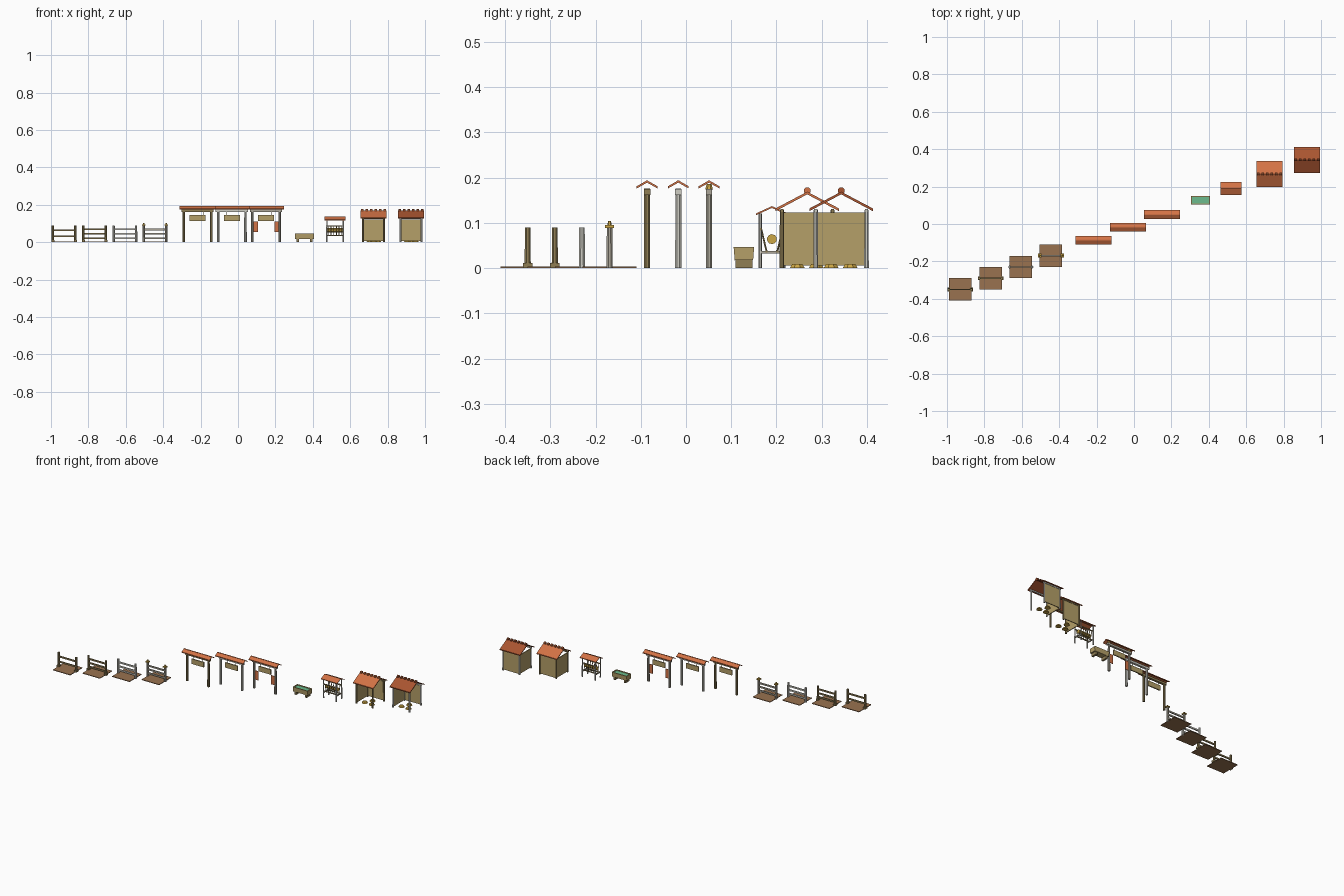
import bpy, math
from mathutils import Vector

if "Cube" in bpy.data.objects:
    bpy.data.objects.remove(bpy.data.objects["Cube"])

PALETTE = {
    "tan": (0.46, 0.35, 0.14), "brown": (0.28, 0.21, 0.09), "pale": (0.62, 0.61, 0.55),
    "grey": (0.42, 0.39, 0.32), "orange": (0.65, 0.17, 0.06), "rust": (0.40, 0.09, 0.03),
    "earth": (0.32, 0.17, 0.08), "gold": (0.60, 0.38, 0.06), "water": (0.15, 0.50, 0.27),
}
MATS = {}
for key, rgb in PALETTE.items():
    MATS[key] = bpy.data.materials.new(key)
    MATS[key].diffuse_color = (*rgb, 1)


def finish(name, verts, faces, col):
    me = bpy.data.meshes.new(name)
    me.from_pydata(verts, [], faces)
    me.materials.append(MATS[col])
    ob = bpy.data.objects.new(name, me)
    bpy.context.collection.objects.link(ob)
    return ob


def box(name, c, s, col, taper=1.0, rx=0.0):
    """Box at centre c; taper scales the bottom in y, rx tilts about x."""
    x, y, z = (v / 2 for v in s)
    t = taper
    v = [(-x, -y*t, -z), (x, -y*t, -z), (x, y*t, -z), (-x, y*t, -z),
         (-x, -y, z), (x, -y, z), (x, y, z), (-x, y, z)]
    f = [(3, 2, 1, 0), (4, 5, 6, 7), (0, 1, 5, 4), (1, 2, 6, 5), (2, 3, 7, 6), (3, 0, 4, 7)]
    ob = finish(name, v, f, col)
    ob.location = c
    ob.rotation_euler = (rx, 0, 0)
    return ob


def pole(name, a, b, r0, r1, col, n=8):
    """n-sided tapered cylinder from a to b."""
    a, b = Vector(a), Vector(b)
    ln = (b - a).length
    angs = [2 * math.pi * (i + .5) / n for i in range(n)]
    v = [(r0 * math.cos(t), r0 * math.sin(t), 0) for t in angs]
    v += [(r1 * math.cos(t), r1 * math.sin(t), ln) for t in angs]
    f = [(i, (i + 1) % n, n + (i + 1) % n, n + i) for i in range(n)]
    f += [tuple(reversed(range(n))), tuple(range(n, 2 * n))]
    ob = finish(name, v, f, col)
    ob.location = a
    ob.rotation_euler = (b - a).to_track_quat('Z', 'Y').to_euler()
    return ob


def gable(name, cx, cy, length, half, eave, ridge, th, col):
    """Two sloping slabs as one inverted-V profile extruded along x."""
    p = [(-half, eave), (0, ridge), (half, eave),
         (half, eave - th), (0, ridge - th), (-half, eave - th)]
    v = [(cx + sx * length / 2, cy + y, z) for sx in (-1, 1) for y, z in p]
    f = [(i, (i + 1) % 6, 6 + (i + 1) % 6, 6 + i) for i in range(6)]
    f += [(0, 5, 4, 1), (1, 4, 3, 2), (6, 7, 10, 11), (7, 8, 9, 10)]
    return finish(name, v, f, col)


# fences on earth plates
fences = [(-0.93, -0.350, "brown", (0.032, 0.064)),
          (-0.767, -0.290, "brown", (0.022, 0.045, 0.070)),
          (-0.605, -0.230, "pale", (0.022, 0.045, 0.070)),
          (-0.444, -0.169, "grey", (0.022, 0.045, 0.068))]
for k, (x, y, col, rails) in enumerate(fences):
    nm = f"fence{k + 1}"
    box(nm + "_earth", (x, y, 0.002), (0.12, 0.12, 0.004), "earth")
    for s in (-1, 1):
        px = x + s * 0.06
        pole(nm + "_post", (px, y, 0), (px, y, 0.09), 0.0075, 0.0065, col)
        if k < 2:
            box(nm + "_footing", (px, y, 0.006), (0.016, 0.021, 0.011), col)
        if k == 3:
            box(nm + "_cap", (px, y, 0.092), (0.020, 0.020, 0.006), "gold")
            pole(nm + "_finial", (px, y, 0.095), (px, y, 0.104), 0.005, 0.003, "gold", 6)
    for z in rails:
        box(nm + "_rail", (x, y, z), (0.126, 0.007, 0.009), col)

# roofed gateways with hanging board
gates = [(-0.216, -0.086, "brown"), (-0.033, -0.017, "pale"), (0.150, 0.051, "grey")]
for k, (x, y, col) in enumerate(gates):
    nm = f"gate{k + 1}"
    for s in (-1, 1):
        px = x + s * 0.073
        pole(nm + "_post", (px, y, 0), (px, y, 0.176), 0.0075, 0.007, col)
        pole(nm + "_hanger", (x + s * 0.03, y, 0.143), (x + s * 0.03, y, 0.166), 0.0012, 0.0012, "brown", 4)
        if k == 2:
            box("gate3_banner", (x + s * 0.055, y, 0.082), (0.022, 0.003, 0.056), "orange")
            pole("gate3_knob", (px, y, 0.174), (px, y, 0.186), 0.009, 0.006, "gold")
    box(nm + "_beam", (x, y, 0.168), (0.172, 0.014, 0.013), col)
    box(nm + "_board", (x, y, 0.129), (0.085, 0.007, 0.031), "tan")
    gable(nm + "_roof", x, y, 0.193, 0.023, 0.181, 0.194, 0.005, "orange")
    box(nm + "_ridge", (x, y, 0.192), (0.193, 0.005, 0.004), "orange")

# water trough
tx, ty = 0.355, 0.128
box("trough_floor", (tx, ty, 0.021), (0.098, 0.034, 0.006), "tan")
for s in (-1, 1):
    box("trough_side", (tx, ty + s * 0.019, 0.032), (0.102, 0.005, 0.029), "tan", rx=-s * 0.08)
    box("trough_end", (tx + s * 0.0485, ty, 0.032), (0.006, 0.040, 0.029), "tan", 0.9)
    box("trough_leg", (tx + s * 0.036, ty, 0.009), (0.012, 0.038, 0.018), "brown")
box("trough_water", (tx, ty, 0.041), (0.092, 0.035, 0.002), "water")

# roofed hay rack
rx, ry = 0.519, 0.190
for sx in (-1, 1):
    for sy in (-1, 1):
        px, py = rx + sx * 0.044, ry + sy * 0.026
        pole("rack_post", (px, py, 0), (px, py, 0.121), 0.004, 0.0035, "pale", 6)
    box("rack_cross_bar", (rx + sx * 0.044, ry, 0.035), (0.006, 0.054, 0.006), "grey")
for sy in (-1, 1):
    for z, w in ((0.037, 0.012), (0.086, 0.024)):
        box("rack_rail", (rx, ry + sy * w, z), (0.095, 0.005, 0.006), "brown")
    for i in range(6):
        px = rx - 0.036 + i * 0.0144
        pole("rack_slat", (px, ry + sy * 0.012, 0.037), (px, ry + sy * 0.024, 0.088), 0.002, 0.002, "brown", 5)
pole("hay_roll", (rx - 0.042, ry, 0.064), (rx + 0.042, ry, 0.064), 0.011, 0.011, "gold", 10)
gable("rack_roof", rx, ry, 0.112, 0.035, 0.121, 0.137, 0.004, "orange")

# open-sided shelters: walls on back and left, posts at four corners
for k, (x, y, roof, col) in enumerate([(0.724, 0.268, "orange", "brown"), (0.925, 0.343, "rust", "pale")]):
    nm = f"shelter{k + 1}"
    h = 0.056
    for sx in (-1, 1):
        for sy in (-1, 1):
            px, py = x + sx * h, y + sy * h
            pole(nm + "_post", (px, py, 0), (px, py, 0.129), 0.0055, 0.005, col)
    box(nm + "_back_wall", (x, y + h, 0.064), (0.116, 0.005, 0.117), "tan")
    box(nm + "_left_wall", (x - h, y, 0.064), (0.005, 0.116, 0.117), "tan")
    for sy in (-1, 1):
        box(nm + "_plate_beam", (x, y + sy * h, 0.127), (0.124, 0.007, 0.007), col)
    gable(nm + "_roof", x, y, 0.140, 0.070, 0.132, 0.169, 0.006, roof)
    for i in range(6):
        px = x - 0.06 + i * 0.024
        pole(nm + "_ridge_knob", (px - 0.006, y, 0.171), (px + 0.006, y, 0.171), 0.008, 0.008, roof)
    # straw heaps on the floor
    for dx, dy in ((-0.022, -0.022), (0.026, -0.022), (0.002, 0.020)):
        pole(nm + "_straw", (x + dx, y + dy, 0), (x + dx, y + dy, 0.009), 0.018, 0.012, "gold", 8)

for m in bpy.data.materials:
    if m.users and not m.is_grease_pencil:
        m.use_nodes = True
        m.node_tree.nodes["Principled BSDF"].inputs["Base Color"].default_value = m.diffuse_color
